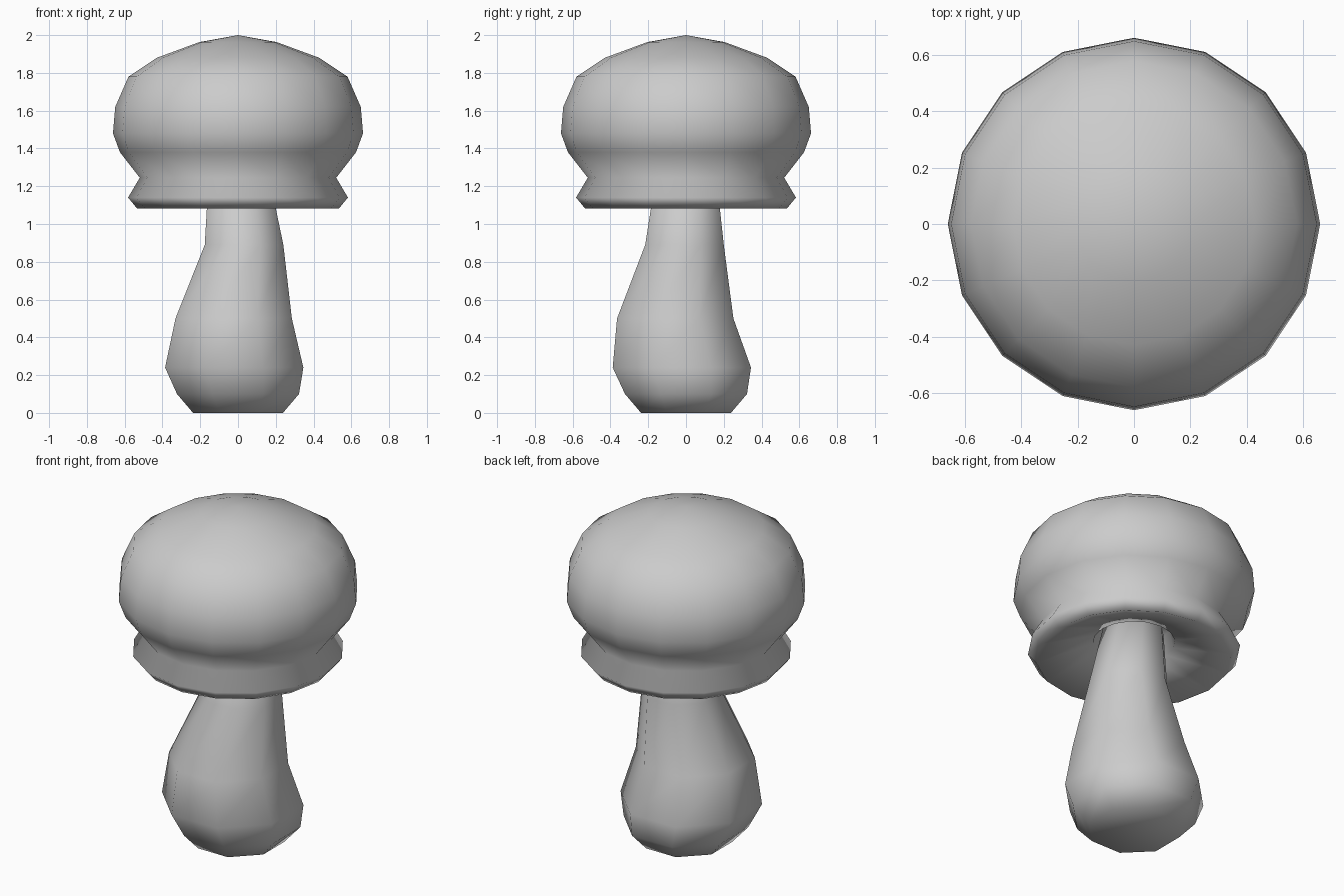
import bpy, bmesh
from math import cos, sin, pi

if "Cube" in bpy.data.objects:
    bpy.data.objects.remove(bpy.data.objects["Cube"])


def ring_solid(name, rings, sides, turn=0.0):
    """Loft rings (cx, cy, radius, z); a zero radius makes a pole, ends are closed."""
    bm = bmesh.new()
    loops = []
    for cx, cy, r, z in rings:
        n = sides if r > 0 else 1
        loops.append([bm.verts.new((cx + r * cos(2 * pi * i / sides + turn),
                                    cy + r * sin(2 * pi * i / sides + turn), z))
                      for i in range(n)])
    for a, b in zip(loops, loops[1:]):
        for i in range(sides):
            j = (i + 1) % sides
            quad = [a[i % len(a)], a[j % len(a)], b[j % len(b)], b[i % len(b)]]
            bm.faces.new(list(dict.fromkeys(quad)))
    for end in (loops[0], loops[-1]):
        if len(end) > 2:
            bm.faces.new(end)
    bmesh.ops.recalc_face_normals(bm, faces=bm.faces)
    for f in bm.faces:
        f.smooth = True
    mesh = bpy.data.meshes.new(name)
    bm.to_mesh(mesh)
    bm.free()
    obj = bpy.data.objects.new(name, mesh)
    bpy.context.collection.objects.link(obj)
    return obj


# Cap: dome, pinched waist, flared rim, hollow underside with a socket for the stem
cap_profile = [(0, 2.0), (0.205, 1.963), (0.43, 1.88), (0.58, 1.78), (0.65, 1.62),
               (0.662, 1.48), (0.625, 1.38), (0.52, 1.245), (0.582, 1.14),
               (0.535, 1.083), (0.225, 1.19), (0.2, 1.29), (0, 1.29)]
ring_solid("mushroom_cap", [(0, 0, r, z) for r, z in cap_profile], 16)

# Stem: slightly crooked eight-sided bulb; half widths are measured across the flats
stem_rings = [(0, 0, 0.238, 0.0), (0, 0, 0.323, 0.1), (-0.02, -0.022, 0.366, 0.24),
              (-0.023, -0.057, 0.308, 0.5), (0.032, -0.008, 0.208, 0.89),
              (0.002, 0.002, 0.155, 1.29)]
ring_solid("mushroom_stem",
           [(x, y, w / cos(pi / 8), z) for x, y, w, z in stem_rings], 8, pi / 8)
